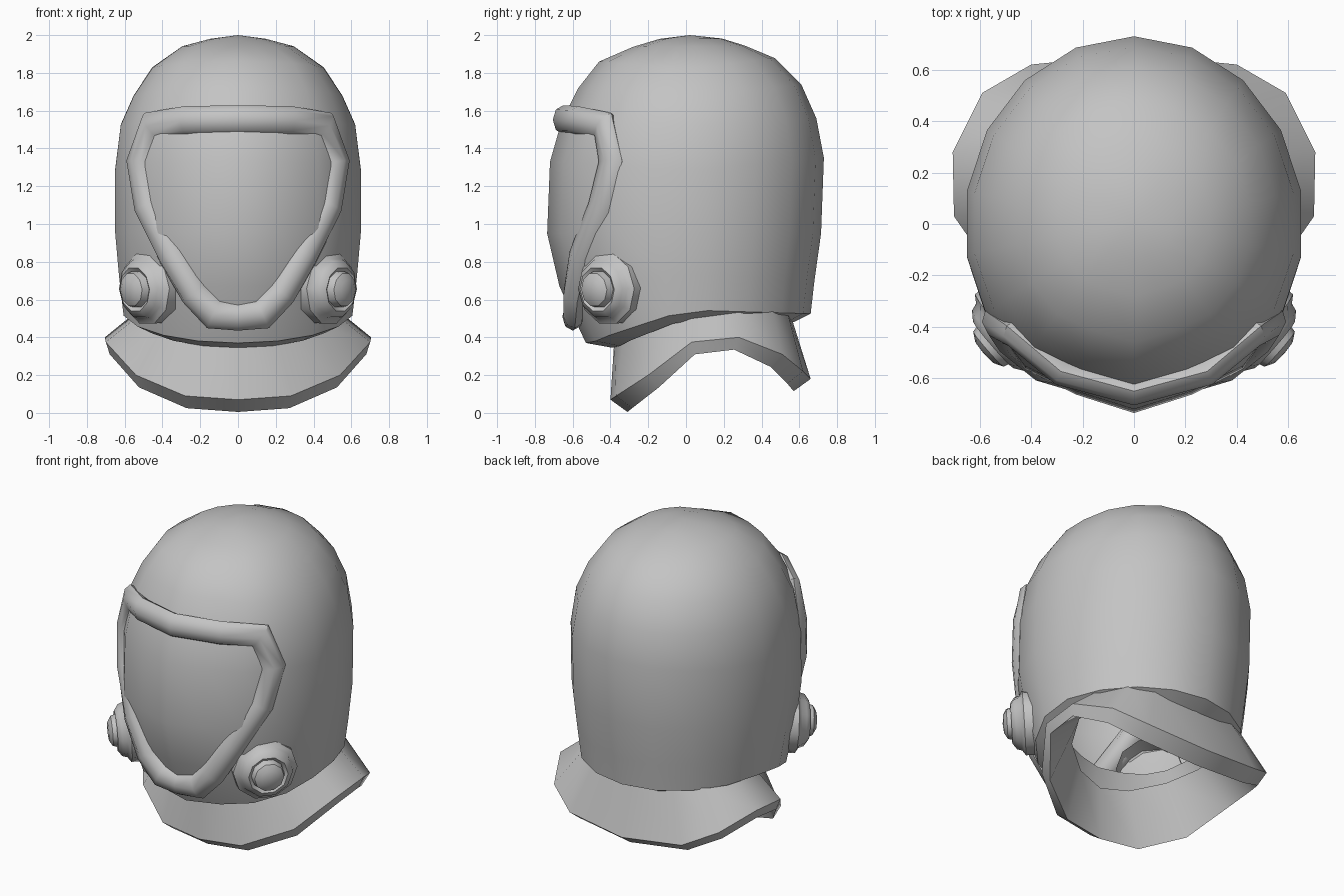
import bpy
import bmesh
from math import cos, sin, pi, radians
from mathutils import Vector

cube = bpy.data.objects.get("Cube")
if cube:
    bpy.data.objects.remove(cube, do_unlink=True)

grey = bpy.data.materials.new("plain_grey")
grey.use_nodes = True
tone = (0.55, 0.55, 0.55, 1)
grey.diffuse_color = tone
grey.node_tree.nodes["Principled BSDF"].inputs["Base Color"].default_value = tone


def finish(obj, angle):
    """Apply the material and smooth shading with sharp edges."""
    obj.data.materials.append(grey)
    bpy.ops.object.select_all(action='DESELECT')
    obj.select_set(True)
    bpy.context.view_layer.objects.active = obj
    bpy.ops.object.shade_smooth_by_angle(angle=radians(angle))
    return obj


def loft(name, rings, angle, tip=None, closed=False):
    """Skin a list of equal rings, with an optional tip point or closed section."""
    bm = bmesh.new()
    loops = [[bm.verts.new(p) for p in ring] for ring in rings]
    n = len(loops[0])
    pairs = list(zip(loops, loops[1:]))
    if closed:
        pairs.append((loops[-1], loops[0]))
    for a, b in pairs:
        for i in range(n):
            j = (i + 1) % n
            bm.faces.new((a[i], a[j], b[j], b[i]))
    if tip:
        t = bm.verts.new(tip)
        for i in range(n):
            bm.faces.new((t, loops[0][i], loops[0][(i + 1) % n]))
    bmesh.ops.recalc_face_normals(bm, faces=bm.faces)
    mesh = bpy.data.meshes.new(name)
    bm.to_mesh(mesh)
    bm.free()
    obj = bpy.data.objects.new(name, mesh)
    bpy.context.collection.objects.link(obj)
    return finish(obj, angle)


def mirrored(half):
    """Complete a half outline whose ends lie on the centre plane."""
    return half + [(-x, y, z) for x, y, z in half[-2:0:-1]]


# Domed shell down to its hem, underside and neck opening:
# half width, front y, back y, then z at front, side and back
SIDES = 18
shell_rows = [
    (0.15, -0.14, 0.19, 1.98, 1.98, 1.982),
    (0.30, -0.28, 0.31, 1.938, 1.94, 1.945),
    (0.46, -0.46, 0.47, 1.86, 1.82, 1.878),
    (0.56, -0.57, 0.61, 1.72, 1.67, 1.74),
    (0.63, -0.66, 0.69, 1.54, 1.52, 1.56),
    (0.66, -0.72, 0.73, 1.33, 1.28, 1.35),
    (0.66, -0.735, 0.715, 0.95, 0.95, 0.95),
    (0.64, -0.67, 0.68, 0.67, 0.74, 0.70),
    (0.615, -0.53, 0.66, 0.37, 0.545, 0.525),
    (0.53, -0.39, 0.57, 0.345, 0.50, 0.48),
    (0.45, -0.33, 0.47, 0.50, 0.60, 0.60),
]


def shell_ring(w, front, back, zf, zs, zb):
    """Elliptical ring, with a slight keel along the front centre."""
    ring = []
    for i in range(SIDES):
        a = 2 * pi * i / SIDES
        c = cos(a)
        y, z_end = (front, zf) if c > 0 else (back, zb)
        keel = 0.96 if 0.9 < c < 0.99 else 1
        ring.append((w * sin(a), y * abs(c) * keel, zs + (z_end - zs) * abs(c)))
    return ring


loft("helmet_shell", [shell_ring(*r) for r in shell_rows], 50, tip=(0, 0.02, 2))

# Saddle-shaped collar with a thick lower edge
rim = mirrored([(0, -.40, .07), (.28, -.37, .09), (.54, -.2, .2), (.70, .03, .375),
                (.705, .28, .40), (.59, .51, .31), (.40, .62, .22), (0, .66, .18)])
top = mirrored([(0, -.38, .38), (.21, -.33, .41), (.41, -.18, .47), (.52, .03, .52),
                (.52, .28, .55), (.43, .46, .54), (.29, .54, .52), (0, .56, .50)])
mid = 0.13


def inset(ring, sx, sy, drop):
    return [(x * sx, mid + (y - mid) * sy, z - drop) for x, y, z in ring]


loft("collar", [top, rim, inset(rim, .97, .83, .065), inset(top, .88, .86, 0.03)],
     40, closed=True)

# Rounded frame around the face opening
path = mirrored([(0, -.65, 1.552), (.28, -.575, 1.548), (.455, -.43, 1.52),
                 (.525, -.395, 1.33), (.485, -.455, 1.09), (.355, -.56, .83),
                 (.235, -.595, .63), (.13, -.595, .52), (0, -.60, .51)])
path = [Vector(p) for p in path]
section = []
for i, p in enumerate(path):
    before = (p - path[i - 1]).normalized()
    after = (path[(i + 1) % len(path)] - p).normalized()
    tangent = (before + after).normalized()
    out = Vector((p.x, p.y - 0.1, 0)).normalized()
    side = tangent.cross(out).normalized()
    out = side.cross(tangent).normalized()
    miter = 1 / max(0.75, tangent.dot(after))
    section.append([p + side * (0.074 * miter * cos(a)) + out * (0.055 * sin(a))
                    for a in (2 * pi * k / 8 for k in range(8))])
loft("visor_frame", section, 50, closed=True)

# Round stepped filters on both cheeks: radius and height along the axis
filter_profile = [(.055, .145), (.09, .125), (.10, .085), (.12, .10),
                  (.155, .075), (.165, .045), (.195, .025), (.195, -.09)]
for label, s in (("left", 1), ("right", -1)):
    normal = Vector((s * 0.75, -0.65, -0.06)).normalized()
    across = normal.cross(Vector((0, 0, 1))).normalized()
    up = across.cross(normal)
    centre = Vector((s * 0.472, -0.405, 0.66))
    rings = [[centre + normal * h + (across * cos(a) + up * sin(a)) * r
              for a in (2 * pi * k / 10 for k in range(10))]
             for r, h in filter_profile]
    loft(label + "_filter", rings, 40, tip=centre + normal * 0.15)
